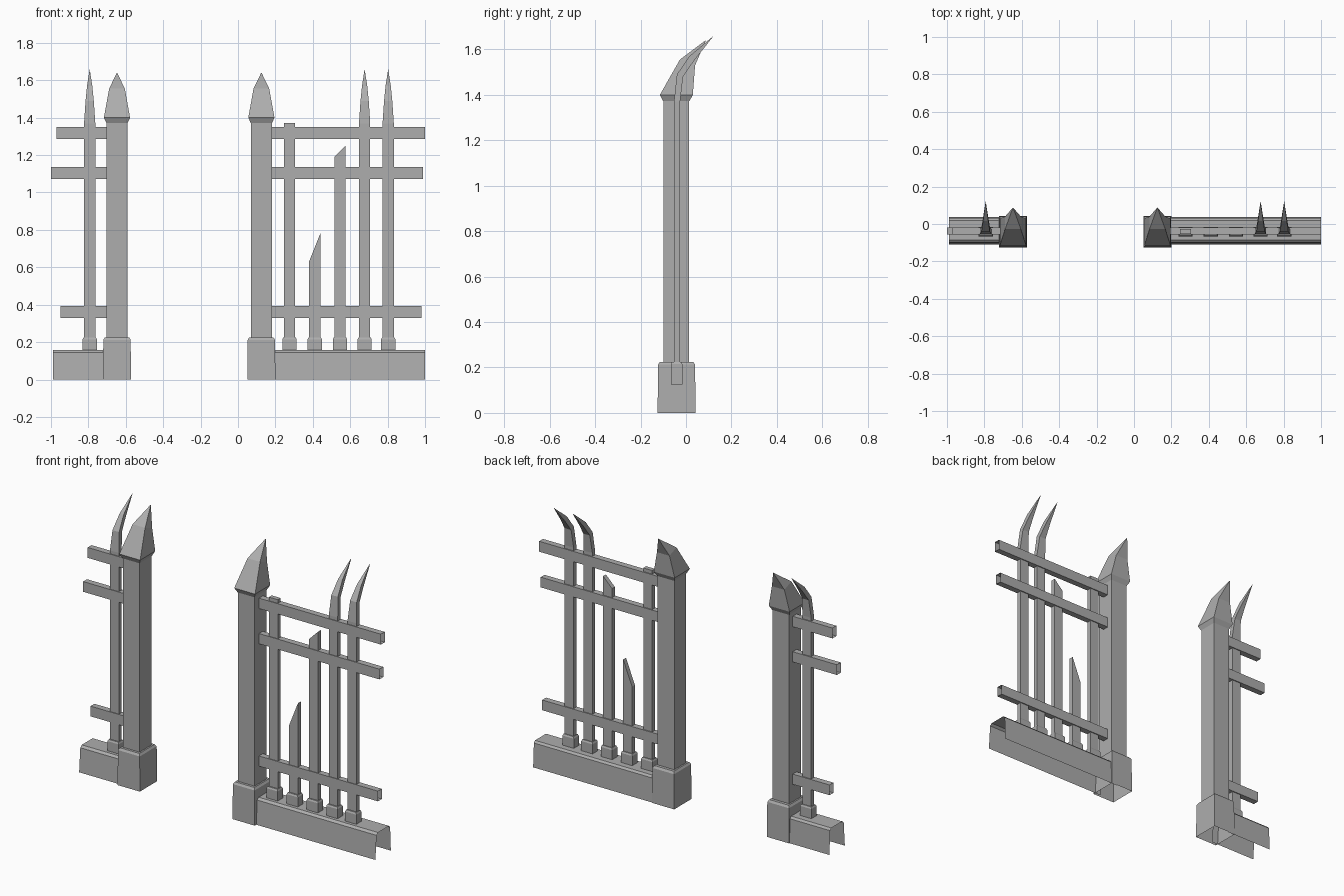
import bpy, bmesh

cube = bpy.data.objects.get("Cube")
if cube:
    bpy.data.objects.remove(cube, do_unlink=True)

iron = bpy.data.materials.new("grey_iron")
iron.use_nodes = True
GREY = (0.42, 0.42, 0.42, 1)
iron.diffuse_color = GREY
iron.node_tree.nodes["Principled BSDF"].inputs["Base Color"].default_value = GREY


def loft(name, rings, cap_start=True, cap_end=True, closed=True):
    """Skin a series of equal-length point rings."""
    bm = bmesh.new()
    rows = [[bm.verts.new(p) for p in ring] for ring in rings]
    n = len(rows[0])
    for a, b in zip(rows, rows[1:]):
        for i in range(n if closed else n - 1):
            j = (i + 1) % n
            bm.faces.new((a[i], a[j], b[j], b[i]))
    if cap_start:
        bm.faces.new(rows[0][::-1])
    if cap_end:
        bm.faces.new(rows[-1])
    bmesh.ops.remove_doubles(bm, verts=bm.verts, dist=0.0001)
    bmesh.ops.recalc_face_normals(bm, faces=bm.faces)
    mesh = bpy.data.meshes.new(name)
    bm.to_mesh(mesh)
    bm.free()
    mesh.materials.append(iron)
    obj = bpy.data.objects.new(name, mesh)
    bpy.context.collection.objects.link(obj)
    return obj


def ring(x, half, front, back, z_front, z_back=None):
    """Rectangular ring that may tilt from front to back."""
    zb = z_front if z_back is None else z_back
    return [(x - half, front, z_front), (x + half, front, z_front),
            (x + half, back, zb), (x - half, back, zb)]


def post(side, x):
    # Chamfered plinth, open underneath
    loft(side + "_plinth", [
        ring(x, 0.075, -0.125, 0.042, 0),
        ring(x, 0.073, -0.123, 0.04, 0.212),
        ring(x, 0.065, -0.115, 0.032, 0.225)], cap_start=False)
    loft(side + "_post", [ring(x, 0.056, -0.1, 0.014, z) for z in (0.22, 1.38)])
    # Cap that sweeps back to a point
    loft(side + "_post_cap", [
        ring(x, 0.057, -0.101, 0.015, 1.372),
        ring(x, 0.07, -0.115, 0.03, 1.4),
        ring(x, 0.042, -0.027, 0.04, 1.555, 1.53),
        ring(x, 0.001, 0.086, 0.087, 1.64, 1.639)], cap_start=False)


def socket(name, x):
    loft(name, [ring(x, 0.038, -0.066, -0.016, 0.125),
                ring(x, 0.038, -0.066, -0.016, 0.215),
                ring(x, 0.033, -0.061, -0.021, 0.225)])


def curved_picket(name, x):
    socket(name + "_socket", x)
    loft(name, [
        ring(x, 0.03, -0.053, -0.026, 0.15),
        ring(x, 0.03, -0.053, -0.026, 1.37),
        ring(x, 0.022, -0.04, -0.013, 1.49, 1.48),
        ring(x, 0.014, 0.015, 0.035, 1.57, 1.55),
        ring(x, 0.0005, 0.118, 0.119, 1.657, 1.656)])


def broken_picket(name, x, z_left, z_right):
    socket(name + "_socket", x)
    top = ring(x, 0.03, -0.053, -0.026, z_left)
    top = [(px, py, z_right if px > x else z_left) for px, py, _ in top]
    loft(name, [ring(x, 0.03, -0.053, -0.026, 0.15), top])


def rail(name, x0, x1, z0, z1):
    # Hollow bar with open ends
    section = [(-0.057, z0), (-0.02, z0), (-0.02, z1), (-0.057, z1)]
    loft(name, [[(x, y, z) for y, z in section] for x in (x0, x1)],
         cap_start=False, cap_end=False)


def base_wall(name, x0, x1):
    # Open trough with sloped sides and chamfered top
    section = [(-0.11, 0), (-0.099, 0.145), (-0.085, 0.157),
               (0.02, 0.157), (0.031, 0.145), (0.038, 0)]
    loft(name, [[(x, y, z) for y, z in section] for x in (x0, x1)],
         cap_start=False, cap_end=False, closed=False)


# Gate posts
post("left", 0.125)
post("right", -0.647)

# Base walls
base_wall("left_base_wall", 0.16, 1.0)
base_wall("right_base_wall", -0.99, -0.68)

# Rails, uneven at their outer ends
for label, z0, z1, left_end, right_end in (
        ("bottom", 0.33, 0.392, 0.98, -0.95),
        ("middle", 1.073, 1.135, 0.99, -1.0),
        ("top", 1.287, 1.35, 1.0, -0.97)):
    rail("left_%s_rail" % label, 0.17, left_end, z0, z1)
    rail("right_%s_rail" % label, right_end, -0.69, z0, z1)

# Pickets, some snapped off
broken_picket("flat_picket", 0.275, 1.372, 1.372)
broken_picket("short_broken_picket", 0.41, 0.63, 0.78)
broken_picket("tall_broken_picket", 0.545, 1.19, 1.25)
curved_picket("left_inner_picket", 0.677)
curved_picket("left_outer_picket", 0.803)
curved_picket("right_picket", -0.793)
